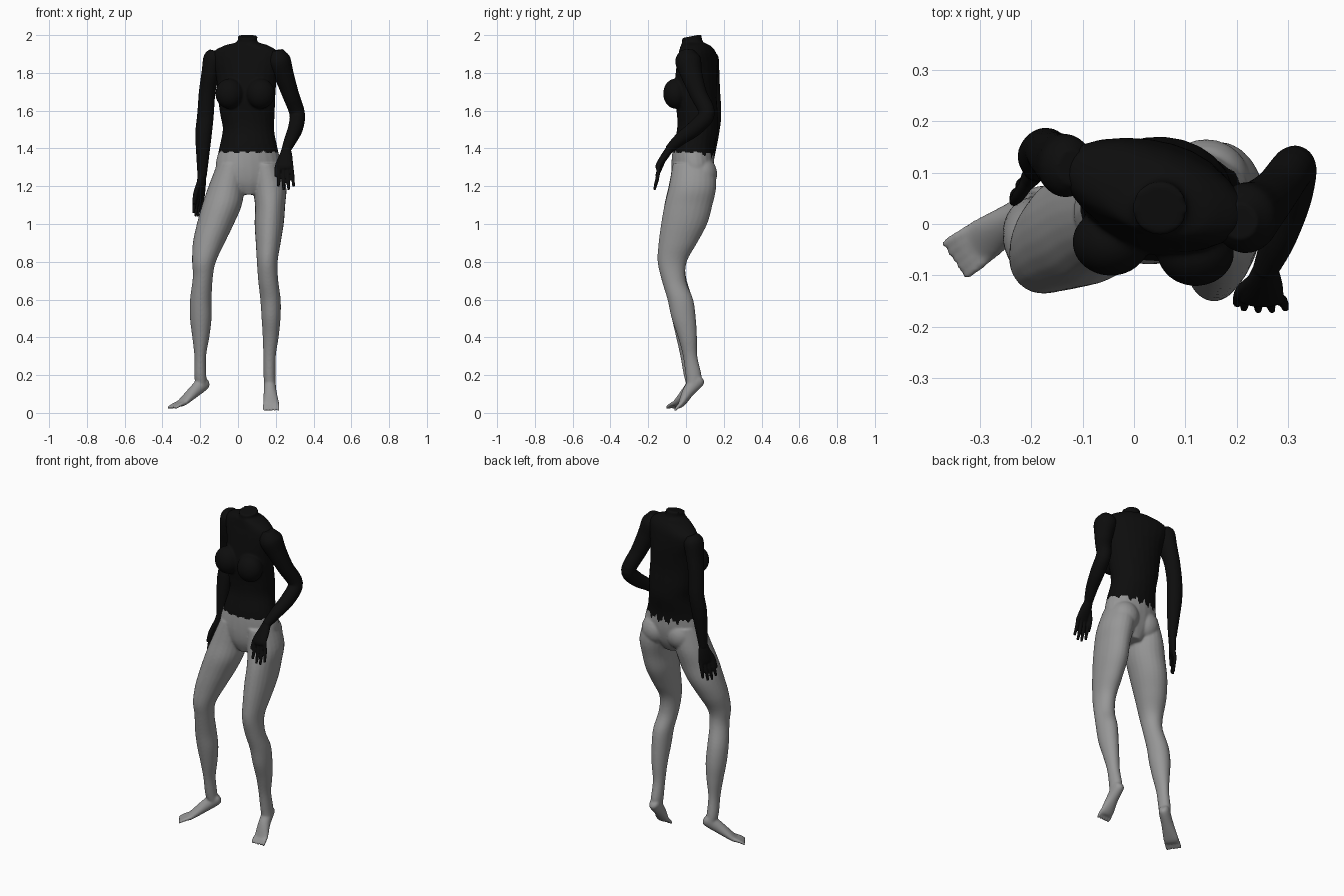
import bpy, bmesh, math
from mathutils import Vector, Matrix

cube = bpy.data.objects.get("Cube")
if cube:
    bpy.data.objects.remove(cube, do_unlink=True)


def material(name, value):
    mat = bpy.data.materials.new(name)
    mat.use_nodes = True
    colour = (value, value, value, 1)
    mat.diffuse_color = colour
    mat.node_tree.nodes["Principled BSDF"].inputs["Base Color"].default_value = colour
    return mat


GREY = material("grey skin", 0.31)
BLACK = material("black top", 0.004)
X, UP = Vector((1, 0, 0)), Vector((0, 0, 1))


def spline(rows, steps=5):
    """Smooth a list of (x, y, z, width, depth) rows."""
    rows = [Vector(r) for r in rows]
    ends = [rows[0]] + rows + [rows[-1]]
    out = []
    for a, b, c, d in zip(ends, ends[1:], ends[2:], ends[3:]):
        for k in range(steps):
            t = k / steps
            out.append((b * 2 + (c - a) * t + (a * 2 - b * 5 + c * 4 - d) * t ** 2
                        + (b * 3 - a - c * 3 + d) * t ** 3) / 2)
    return out + [rows[-1]]


def tube(bm, rows, side=lambda p: X, axis=None, sides=24):
    """Closed tube of oval rings; rings stay level when an axis is given."""
    rows = spline(rows)
    points = [Vector(r[:3]) for r in rows]
    rings = []
    for i, (p, r) in enumerate(zip(points, rows)):
        along = axis or (points[min(i + 1, len(points) - 1)] - points[max(i - 1, 0)]).normalized()
        across = side(p)
        across = (across - along * across.dot(along)).normalized()
        depth = along.cross(across)
        ring = []
        for k in range(sides):
            a = math.tau * k / sides
            ring.append(bm.verts.new(p + across * math.cos(a) * r[3] + depth * math.sin(a) * r[4]))
        rings.append(ring)
    for low, high in zip(rings, rings[1:]):
        for k in range(sides):
            j = (k + 1) % sides
            bm.faces.new((low[k], low[j], high[j], high[k]))
    bm.faces.new(rings[0])
    bm.faces.new(rings[-1])


def ball(bm, centre, size):
    matrix = Matrix.Translation(centre) @ Matrix.Diagonal((*size, 1))
    bmesh.ops.create_uvsphere(bm, u_segments=24, v_segments=16, radius=1, matrix=matrix)


def fuse(name, bm, voxel, rounds, is_black):
    """Merge overlapping tubes into one smooth skin and colour it by rule."""
    bmesh.ops.recalc_face_normals(bm, faces=bm.faces)
    mesh = bpy.data.meshes.new(name)
    bm.to_mesh(mesh)
    bm.free()
    obj = bpy.data.objects.new(name, mesh)
    bpy.context.collection.objects.link(obj)
    mesh.materials.append(GREY)
    mesh.materials.append(BLACK)
    remesh = obj.modifiers.new("skin", "REMESH")
    remesh.mode = "VOXEL"
    remesh.voxel_size = voxel
    smooth = obj.modifiers.new("soften", "SMOOTH")
    smooth.factor = 0.5
    smooth.iterations = rounds
    bpy.context.view_layer.objects.active = obj
    for modifier in ("skin", "soften"):
        bpy.ops.object.modifier_apply(modifier=modifier)
    for face in obj.data.polygons:
        face.use_smooth = True
        face.material_index = 1 if is_black(face.center) else 0
    return obj


def digit(bm, start, end, radius, lift):
    middle = (start + end) / 2 + lift
    tube(bm, [(*start, radius, radius), (*middle, radius, radius),
              (*end, radius * 0.7, radius * 0.7)], sides=10)


def foot(bm, heel, arch, sole, toes, lateral):
    heel, arch, sole, toes = map(Vector, (heel, arch, sole, toes))
    lateral = Vector(lateral).normalized()
    tube(bm, [(*(heel * 1.25 - arch * 0.25), 0.018, 0.018), (*heel, 0.03, 0.038),
              (*arch, 0.034, 0.032), (*sole, 0.043, 0.018), (*sole.lerp(toes, 0.4), 0.04, 0.011)],
         lambda p: lateral)
    for i in range(5):
        shift = lateral * (i - 2)
        digit(bm, sole + shift * 0.016, toes + shift * 0.019, 0.01, UP * 0.003)


def hand(bm, wrist, knuckle, tip, lateral):
    wrist, knuckle, tip = map(Vector, (wrist, knuckle, tip))
    lateral = Vector(lateral).normalized()
    tube(bm, [(*wrist, 0.024, 0.02), (*wrist.lerp(knuckle, 0.5), 0.036, 0.02),
              (*knuckle, 0.042, 0.016), (*knuckle.lerp(tip, 0.15), 0.038, 0.01)], lambda p: lateral)
    for i in range(4):
        shift = lateral * (i - 1.5)
        reach = 0.85 if i in (0, 3) else 1
        digit(bm, knuckle + shift * 0.022, knuckle.lerp(tip, reach) + shift * 0.027, 0.0105,
              lateral.cross(tip - knuckle) * 0.04)
    digit(bm, wrist.lerp(knuckle, 0.4) - lateral * 0.022,
          knuckle.lerp(tip, 0.45) - lateral * 0.052, 0.013, -lateral * 0.008)


# Torso, turned from the hips to the shoulders
def turn(p):
    blend = min(max((p.z - 1.3) / 0.5, 0), 1)
    a = math.radians(8 - 26 * blend)
    return Vector((math.cos(a), math.sin(a), 0))


body = bmesh.new()
tube(body, [
    (0.05, 0.03, 2.004, 0.054, 0.052), (0.05, 0.035, 1.965, 0.055, 0.055),
    (0.045, 0.05, 1.945, 0.12, 0.072), (0.04, 0.06, 1.91, 0.18, 0.085),
    (0.04, 0.06, 1.86, 0.185, 0.095), (0.045, 0.055, 1.78, 0.165, 0.105),
    (0.045, 0.05, 1.68, 0.155, 0.11), (0.05, 0.06, 1.58, 0.145, 0.108),
    (0.055, 0.06, 1.5, 0.136, 0.108), (0.055, 0.04, 1.4, 0.155, 0.11),
    (0.055, 0.035, 1.3, 0.175, 0.112), (0.055, 0.03, 1.22, 0.145, 0.1),
    (0.055, 0.025, 1.155, 0.055, 0.07)], turn, UP)
for v in body.verts:
    if v.co.z > 1.99:
        v.co.z += (v.co.y - 0.08) * 0.2
# Chest and seat
for x, y in ((-0.045, -0.035), (0.12, -0.055)):
    ball(body, (x, y, 1.69), (0.075, 0.066, 0.08))
for x, y in ((-0.015, 0.07), (0.14, 0.085)):
    ball(body, (x, y, 1.265), (0.085, 0.08, 0.09))

# Right leg and foot
tube(body, [
    (-0.03, 0.03, 1.32, 0.08, 0.1), (-0.06, 0.02, 1.2, 0.096, 0.112),
    (-0.085, 0, 1.1, 0.105, 0.115), (-0.12, -0.015, 1, 0.098, 0.11),
    (-0.155, -0.04, 0.9, 0.084, 0.092), (-0.18, -0.066, 0.8, 0.063, 0.069),
    (-0.186, -0.06, 0.72, 0.053, 0.06), (-0.197, -0.03, 0.6, 0.057, 0.065),
    (-0.197, -0.012, 0.5, 0.057, 0.063), (-0.197, 0, 0.4, 0.045, 0.052),
    (-0.2, 0.01, 0.3, 0.031, 0.04), (-0.2, 0.025, 0.2, 0.032, 0.037),
    (-0.195, 0.035, 0.15, 0.03, 0.033)], axis=UP)
foot(body, (-0.18, 0.045, 0.16), (-0.235, 0.008, 0.11), (-0.295, -0.033, 0.055),
     (-0.35, -0.072, 0.026), (0.55, -0.83, 0))

# Left leg and foot
tube(body, [
    (0.14, 0.04, 1.32, 0.08, 0.11), (0.165, 0.035, 1.2, 0.09, 0.125),
    (0.17, 0.013, 1.1, 0.08, 0.127), (0.165, -0.01, 1, 0.077, 0.122),
    (0.16, -0.043, 0.9, 0.066, 0.102), (0.155, -0.073, 0.8, 0.055, 0.077),
    (0.16, -0.064, 0.7, 0.053, 0.064), (0.172, -0.03, 0.6, 0.054, 0.068),
    (0.175, -0.012, 0.5, 0.05, 0.064), (0.173, 0.008, 0.4, 0.042, 0.05),
    (0.167, 0.022, 0.3, 0.033, 0.038), (0.167, 0.04, 0.2, 0.032, 0.042),
    (0.17, 0.04, 0.15, 0.03, 0.035)], axis=UP)
foot(body, (0.167, 0.065, 0.175), (0.17, 0.014, 0.115), (0.175, -0.023, 0.05),
     (0.176, -0.06, 0.012), X)


# Ragged lower edge of the top, dipping at the back
def above_hem(c):
    a = math.atan2(c.y - 0.04, c.x - 0.05)
    ragged = math.sin(a * 13) + 0.6 * math.sin(a * 29)
    back = max(0, math.sin(a))
    return c.z > 1.38 - 0.02 * back + ragged * (0.004 + 0.012 * back)


fuse("torso_and_legs", body, 0.006, 6, above_hem)

# Right arm, hanging beside the body
arm = bmesh.new()
tube(arm, [
    (-0.12, 0.11, 1.915, 0.03, 0.035), (-0.13, 0.112, 1.88, 0.052, 0.06),
    (-0.145, 0.12, 1.8, 0.048, 0.057), (-0.163, 0.135, 1.7, 0.044, 0.046),
    (-0.172, 0.145, 1.58, 0.044, 0.042), (-0.182, 0.133, 1.48, 0.044, 0.042),
    (-0.186, 0.12, 1.38, 0.036, 0.036), (-0.19, 0.105, 1.25, 0.024, 0.024)])
hand(arm, (-0.19, 0.105, 1.265), (-0.2, 0.095, 1.16), (-0.218, 0.078, 1.04), (0.5, 0.85, 0))
fuse("right_arm", arm, 0.004, 4, lambda c: True)

# Left arm, bent with the hand in front of the hip
arm = bmesh.new()
tube(arm, [
    (0.205, 0.005, 1.92, 0.035, 0.035), (0.215, 0.01, 1.87, 0.062, 0.068),
    (0.243, 0.03, 1.79, 0.053, 0.057), (0.277, 0.065, 1.69, 0.045, 0.046),
    (0.313, 0.11, 1.585, 0.041, 0.043), (0.305, 0.05, 1.51, 0.04, 0.042),
    (0.28, -0.03, 1.45, 0.034, 0.034), (0.255, -0.09, 1.395, 0.025, 0.023)])
hand(arm, (0.256, -0.085, 1.4), (0.25, -0.145, 1.31), (0.255, -0.168, 1.18), X)
fuse("left_arm", arm, 0.004, 4, lambda c: True)
